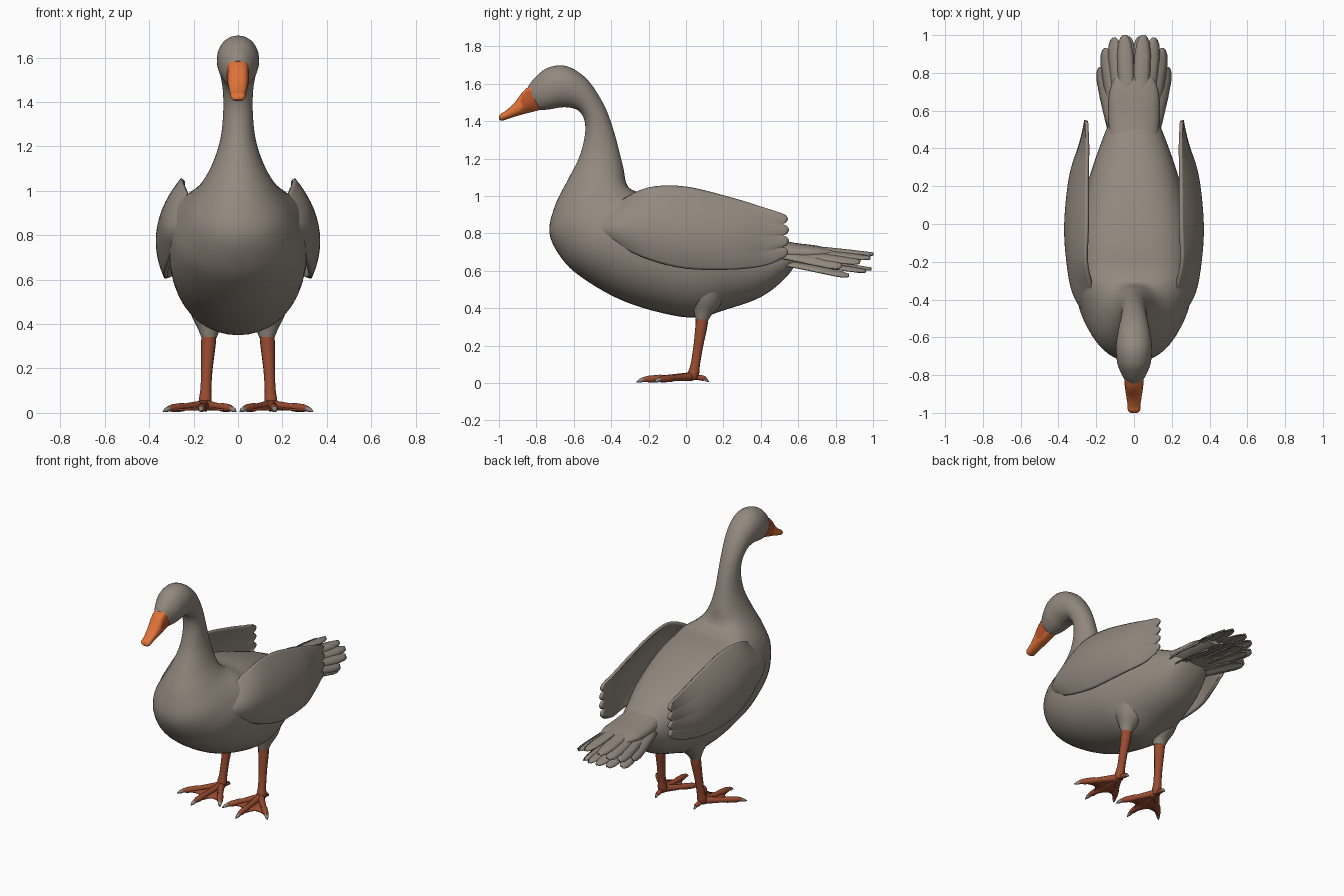
import bpy, bmesh, math
from mathutils import Vector

if "Cube" in bpy.data.objects:
    bpy.data.objects.remove(bpy.data.objects["Cube"], do_unlink=True)


def material(name, rgb):
    m = bpy.data.materials.new(name)
    m.use_nodes = True
    m.diffuse_color = (*rgb, 1)
    node = m.node_tree.nodes["Principled BSDF"]
    node.inputs["Base Color"].default_value = (*rgb, 1)
    node.inputs["Roughness"].default_value = 0.8
    return m


PLUMAGE = material("grey_brown_plumage", (0.29, 0.25, 0.21))
BEAK = material("bright_orange", (0.74, 0.17, 0.04))
CHEEK = material("burnt_orange", (0.48, 0.09, 0.025))
LEG = material("red_brown_skin", (0.31, 0.07, 0.03))
CLAW = material("grey_claw", (0.26, 0.25, 0.23))


def finish(name, bm, mats, mirror=False, thickness=0, angle=60):
    bmesh.ops.recalc_face_normals(bm, faces=bm.faces)
    me = bpy.data.meshes.new(name)
    bm.to_mesh(me)
    bm.free()
    ob = bpy.data.objects.new(name, me)
    bpy.context.collection.objects.link(ob)
    for m in mats:
        me.materials.append(m)
    bpy.ops.object.select_all(action='DESELECT')
    ob.select_set(True)
    bpy.context.view_layer.objects.active = ob
    bpy.ops.object.shade_smooth_by_angle(angle=math.radians(angle))
    if thickness:
        s = ob.modifiers.new("Thickness", 'SOLIDIFY')
        s.thickness, s.offset = thickness, 0
    if mirror:
        ob.modifiers.new("Mirror", 'MIRROR').use_mirror_merge = False
    return ob


def skin(bm, rows, closed=True, mat=0):
    """Bridge rows of points; closed rows become capped tubes."""
    vs = [[bm.verts.new(p) for p in r] for r in rows]
    n = len(vs[0])
    for a, b in zip(vs, vs[1:]):
        for i in range(n if closed else n - 1):
            j = (i + 1) % n
            bm.faces.new((a[i], a[j], b[j], b[i])).material_index = mat
    if closed:
        for end in (vs[0], vs[-1]):
            bm.faces.new(end).material_index = mat


def spline(rows, steps):
    """Smoothly interpolate rows of numbers."""
    out = []
    for k in range(len(rows) - 1):
        p = [rows[max(0, min(len(rows) - 1, k + d))] for d in (-1, 0, 1, 2)]
        for s in range(steps):
            t = s / steps
            out.append([b + 0.5 * t * (c - a + t * (2 * a - 5 * b + 4 * c - d + t * (3 * (b - c) + d - a)))
                        for a, b, c, d in zip(*p)])
    return out + [list(rows[-1])]


def section(row, sides, top_power):
    """Ring from a top point, a bottom point and a half width."""
    ty, tz, by, bz, w = row
    ring = []
    for i in range(sides):
        a = math.tau * i / sides
        c, s = math.cos(a), math.sin(a)
        n = top_power if s > 0 else 2.05
        x = math.copysign(abs(c) ** (2 / n), c) * w
        h = math.copysign(abs(s) ** (2 / n), s)
        ring.append((x, (ty + by) / 2 + h * (ty - by) / 2, (tz + bz) / 2 + h * (tz - bz) / 2))
    return ring


def tube(bm, path, sides=12, mat=0):
    """Round tube through (x, y, z, radius) points."""
    pts = [Vector(p[:3]) for p in path]
    rows = []
    for i, p in enumerate(pts):
        d = pts[min(i + 1, len(pts) - 1)] - pts[max(i - 1, 0)]
        q = d.to_track_quat('Z', 'Y')
        rows.append([p + q @ Vector((math.cos(math.tau * k / sides), math.sin(math.tau * k / sides), 0)) * path[i][3]
                     for k in range(sides)])
    skin(bm, rows, True, mat)


# Body, neck and head in one sweep from rump to face
body = [(.61, .70, .61, .67, .07), (.54, .745, .53, .56, .13), (.40, .81, .40, .46, .185),
        (.25, .88, .22, .395, .24), (.05, .95, .05, .35, .285), (-.10, .99, -.15, .38, .305),
        (-.22, 1.01, -.36, .45, .31), (-.28, 1.03, -.55, .56, .295), (-.305, 1.045, -.66, .66, .265),
        (-.315, 1.06, -.73, .80, .22), (-.325, 1.09, -.70, .95, .165), (-.335, 1.15, -.63, 1.09, .115),
        (-.36, 1.25, -.57, 1.21, .08), (-.39, 1.36, -.54, 1.33, .067), (-.44, 1.49, -.545, 1.41, .068),
        (-.53, 1.625, -.58, 1.46, .082), (-.64, 1.695, -.65, 1.475, .095), (-.74, 1.685, -.72, 1.465, .09),
        (-.81, 1.63, -.76, 1.46, .07), (-.845, 1.585, -.78, 1.46, .052)]
bm = bmesh.new()
skin(bm, [section(r, 40, 2 + min(1, (r[4] / .3) ** 2) * .9) for r in spline(body, 5)])
finish("body_neck_and_head", bm, [PLUMAGE])

# Beak, with darker cheeks at its base
beak = [(-.82, 1.60, -.76, 1.465, .052), (-.87, 1.56, -.82, 1.45, .05), (-.92, 1.495, -.89, 1.432, .042),
        (-.965, 1.455, -.95, 1.413, .034), (-.99, 1.44, -.985, 1.403, .032), (-1.0, 1.425, -1.0, 1.41, .018)]
bm = bmesh.new()
skin(bm, [section(r, 24, 2.8) for r in spline(beak, 4)])
bm.normal_update()
for f in bm.faces:
    c = f.calc_center_median()
    if c.y > -.88 and abs(c.x) > .036 and c.z < 1.56:
        f.material_index = 1
finish("beak", bm, [BEAK, CHEEK], angle=45)

# Folded wings with scalloped feather tips: y, top z, bottom z, then x at top, middle, bottom
wing = [(-.47, .86, .79, .24, .26, .24), (-.36, .96, .74, .22, .315, .285), (-.2, 1.04, .665, .25, .345, .315),
        (0, 1.045, .615, .245, .355, .325), (.25, .985, .61, .245, .33, .31), (.42, .935, .63, .245, .28, .27),
        (.52, .91, .67, .25, .255, .25)]
bm = bmesh.new()
stations = spline(wing, 5)
rows = []
for i, (y, zt, zb, xt, xm, xb) in enumerate(stations):
    t = i / (len(stations) - 1)
    row = []
    for k in range(33):
        v = k / 32
        x = xt * (1 - v) * (1 - 2 * v) + 4 * xm * v * (1 - v) + xb * v * (2 * v - 1)
        tip = t ** 8 * (.035 * abs(math.sin(4 * math.pi * v)) ** .6 + .04 * v * (1 - v) - .015)
        row.append((x, y + tip, zt + (zb - zt) * v))
    rows.append(row)
skin(bm, rows, False)
finish("wings", bm, [PLUMAGE], mirror=True, thickness=.018)


def feather(bm, root, tip, half, roll):
    """Blade with a raised midrib and rounded tip."""
    root, tip = Vector(root), Vector(tip)
    side = Vector((math.cos(roll), 0, -math.sin(roll)))
    rows = []
    for t, w in ((0, .7), (.25, .85), (.55, 1), (.8, 1), (.92, .8), (.98, .45), (1, .15)):
        p = root.lerp(tip, t) + Vector((0, 0, .02 * t * (1 - t)))
        rows.append([p + side * half * w * u - Vector((0, 0, .012 * u * u)) for u in (-1, -.5, 0, .5, 1)])
    skin(bm, rows, False)


# Tail fan: an upper layer and a drooping lower layer
bm = bmesh.new()
for i, tip in enumerate([(.05, 1.0, .695), (.105, .985, .675), (.15, .93, .655), (.175, .83, .635)]):
    feather(bm, (.03 + .026 * i, .47, .745 - .014 * i), tip, .042, .1 + .18 * i)
for i, tip in enumerate([(.03, .99, .615), (.085, .96, .605), (.13, .87, .582)]):
    feather(bm, (.025 + .03 * i, .47, .68 - .01 * i), tip, .038, .1 + .15 * i)
finish("tail_feathers", bm, [PLUMAGE], mirror=True, thickness=.007)
# Covert pad joining tail to rump
bm = bmesh.new()
pad = [(.45, .775, .45, .64, .13), (.58, .75, .58, .64, .135), (.70, .735, .70, .655, .13), (.80, .712, .80, .68, .09)]
skin(bm, [section(r, 24, 2.2) for r in spline(pad, 3)])
finish("tail_coverts", bm, [PLUMAGE])

# Feathered thighs
bm = bmesh.new()
tube(bm, spline([(.12, .11, .50, .11), (.125, .10, .43, .085), (.13, .09, .375, .05), (.13, .085, .338, .034)], 4), 20)
finish("thighs", bm, [PLUMAGE], mirror=True)

# Legs
bm = bmesh.new()
tube(bm, spline([(.13, .087, .38, .034), (.133, .083, .31, .033), (.14, .066, .2, .026),
                 (.145, .05, .1, .025), (.148, .04, .05, .03), (.148, .035, .02, .022)], 3), 14)
finish("legs", bm, [LEG], mirror=True)

# Feet: toes with claws, then webs
ankle = Vector((.148, .03, .035))
toes = [Vector(p) for p in ((.03, -.15, .02), (.165, -.225, .02), (.31, -.14, .02))]
hind = Vector((.145, .1, .025))
bm = bmesh.new()
for end, size in [(t, .018) for t in toes] + [(hind, .014)]:
    d = (end - ankle).normalized()
    mid = ankle.lerp(end, .55)
    tube(bm, [(*ankle, size * 1.3), (*mid, size * .9), (*ankle.lerp(end, .65), size * 1.1),
              (*ankle.lerp(end, .9), size), (*(end + d * .008), size * .6)])
    claw = end + d * (.04 if size > .015 else .022)
    claw.z = .006
    tube(bm, [(*end, size * .7), (*end.lerp(claw, .5), size * .6), (*claw, .002)], 8, 1)
finish("toes_and_claws", bm, [LEG, CLAW], mirror=True)
bm = bmesh.new()
for a, b in zip(toes, toes[1:]):
    rows = []
    for i in range(9):
        u = i / 8
        edge = ankle.lerp(a.lerp(b, u), .93 - .9 * u * (1 - u))
        rows.append([ankle.lerp(edge, t) - Vector((0, 0, .008)) for t in (.08, .4, .7, 1)])
    skin(bm, rows, False)
finish("foot_webs", bm, [LEG], mirror=True, thickness=.008)
